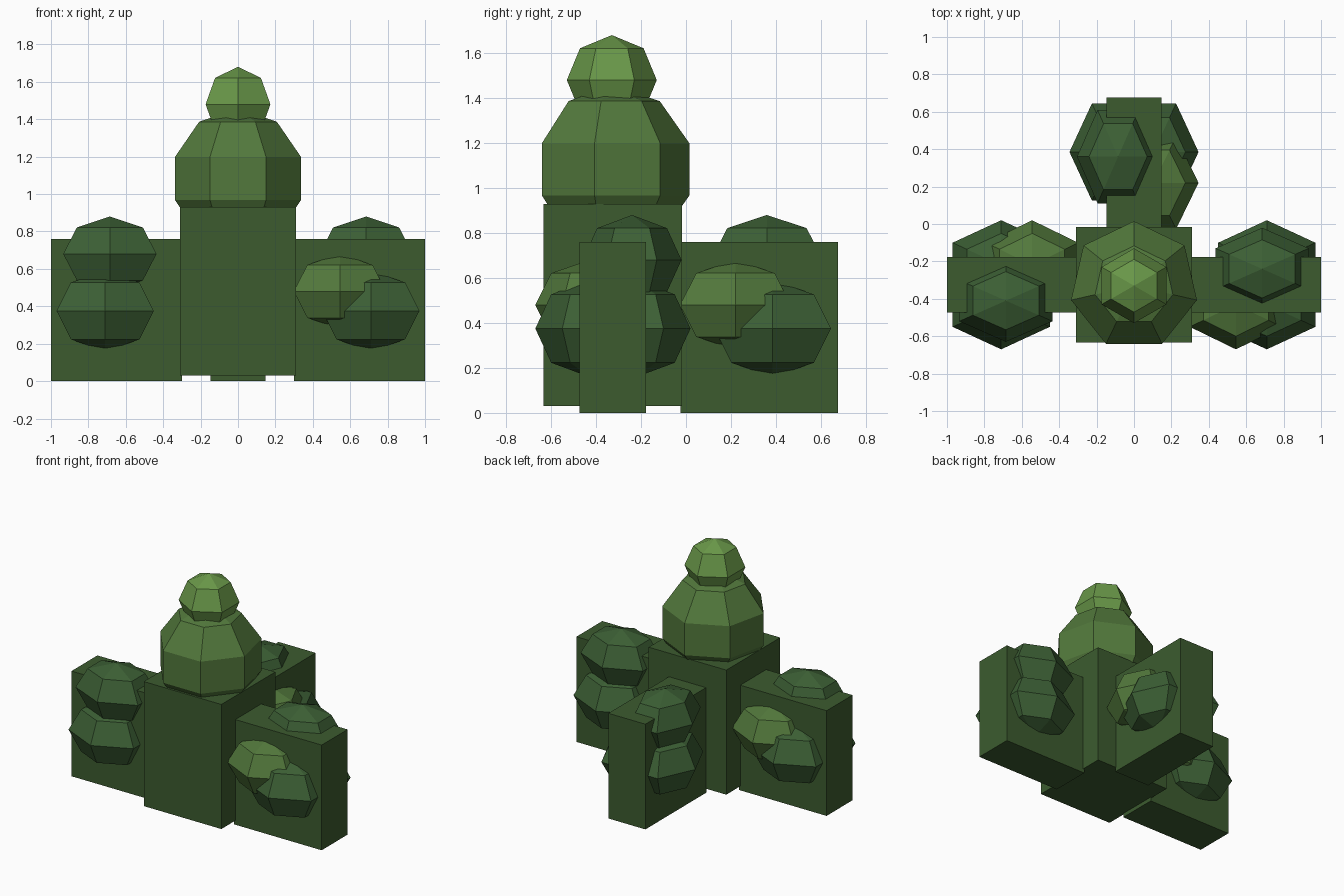
import bpy
from math import sin, cos, pi
from mathutils import Matrix, Vector

if "Cube" in bpy.data.objects:
    bpy.data.objects.remove(bpy.data.objects["Cube"])

CENTRE = Vector((0, -0.325, 0))  # middle of the corner pillar


def material(name, rgb):
    m = bpy.data.materials.new(name)
    m.diffuse_color = (*rgb, 1)
    m.use_nodes = True
    m.node_tree.nodes["Principled BSDF"].inputs["Base Color"].default_value = m.diffuse_color
    return m


WALL = material("hedge_green", (0.045, 0.105, 0.028))
DARK = material("bush_dark_green", (0.045, 0.115, 0.035))
MID = material("bush_mid_green", (0.085, 0.19, 0.045))
LIGHT = material("bush_light_green", (0.14, 0.31, 0.065))


def add(name, verts, faces, mat, turn=0.0):
    """Mesh given relative to the pillar axis, turned about it."""
    xf = Matrix.Translation(CENTRE) @ Matrix.Rotation(turn, 4, 'Z')
    me = bpy.data.meshes.new(name)
    me.from_pydata([xf @ Vector(v) for v in verts], [], faces)
    me.materials.append(mat)
    bpy.context.collection.objects.link(bpy.data.objects.new(name, me))


def box(name, x, y, z, mat, turn=0.0):
    verts = [(a, b, c) for a in x for b in y for c in z]
    faces = [(0, 1, 3, 2), (4, 6, 7, 5), (0, 4, 5, 1),
             (2, 3, 7, 6), (0, 2, 6, 4), (1, 5, 7, 3)]
    add(name, verts, faces, mat, turn)


def ball(name, loc, radii, mat, segs=6, rings=4, turn=0.0):
    """Low-poly sphere with one corner pointing to +y."""
    cx, cy, cz = loc
    rx, ry, rz = radii
    verts = [(cx, cy, cz - rz)]
    for i in range(1, rings):
        lat = -pi / 2 + pi * i / rings
        for k in range(segs):
            a = pi / 2 + 2 * pi * k / segs
            verts.append((cx + rx * cos(lat) * cos(a),
                          cy + ry * cos(lat) * sin(a), cz + rz * sin(lat)))
    verts.append((cx, cy, cz + rz))
    top, last = len(verts) - 1, 1 + (rings - 2) * segs
    faces = []
    for k in range(segs):
        n = (k + 1) % segs
        faces.append((0, 1 + n, 1 + k))
        faces.append((top, last + k, last + n))
        for i in range(rings - 2):
            b = 1 + i * segs
            faces.append((b + k, b + n, b + segs + n, b + segs + k))
    add(name, verts, faces, mat, turn)


# Corner pillar with its dome and finial
box("pillar", (-0.31, 0.31), (-0.308, 0.308), (0.03, 0.93), WALL)
ball("pillar_dome", (0, -0.005, 1.083), (0.363, 0.363, 0.375), MID, 7, 5)
ball("finial_ball", (0, -0.005, 1.48), (0.2, 0.2, 0.2), LIGHT)

# Three identical hedge arms turned about the pillar: right, back, left
for side, turn in (("right", 0), ("back", pi / 2), ("left", pi)):
    box(side + "_hedge", (0.30, 1.0), (-0.148, 0.148), (0, 0.76), WALL, turn)
    ball(side + "_upper_bush", (0.685, 0.085, 0.68), (0.288, 0.22, 0.2), DARK, turn=turn)
    ball(side + "_light_bush", (0.545, -0.105, 0.48), (0.285, 0.24, 0.2), MID, turn=turn)
    for face, s in (("near", -1), ("far", 1)):
        ball(f"{side}_lower_bush_{face}", (0.71, s * 0.105, 0.375),
             (0.3, 0.24, 0.215), DARK, turn=turn)
